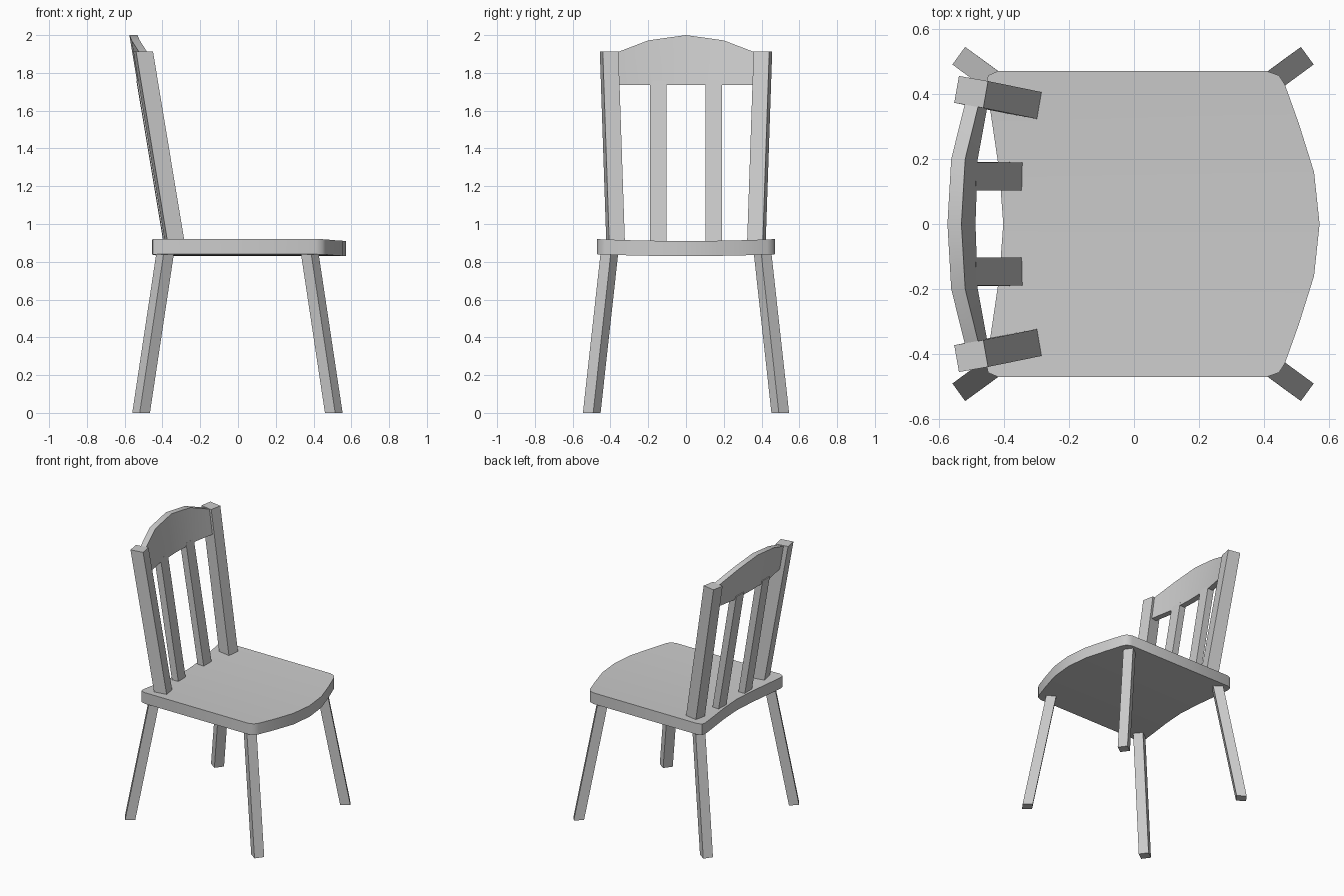
import bpy, bmesh
from math import sin, cos, radians
from mathutils import Vector

if "Cube" in bpy.data.objects:
    bpy.data.objects.remove(bpy.data.objects["Cube"])


def loft(name, sections, smooth=False):
    """Skin a list of equal-sized point loops and cap both ends."""
    bm = bmesh.new()
    rings = [[bm.verts.new(p) for p in s] for s in sections]
    n = len(rings[0])
    for a, b in zip(rings, rings[1:]):
        for i in range(n):
            j = (i + 1) % n
            bm.faces.new((a[i], a[j], b[j], b[i]))
    bm.faces.new(rings[0])
    bm.faces.new(rings[-1])
    bmesh.ops.recalc_face_normals(bm, faces=bm.faces)
    me = bpy.data.meshes.new(name)
    bm.to_mesh(me)
    bm.free()
    ob = bpy.data.objects.new(name, me)
    bpy.context.collection.objects.link(ob)
    if smooth:
        bpy.ops.object.select_all(action='DESELECT')
        ob.select_set(True)
        bpy.context.view_layer.objects.active = ob
        bpy.ops.object.shade_smooth_by_angle(angle=radians(40))
    return ob


def bar(name, low, high, depth, width, angle):
    """Slanted bar with level ends; the cross-section is turned about z."""
    a = radians(angle)
    u = Vector((cos(a), sin(a), 0)) * depth / 2
    v = Vector((-sin(a), cos(a), 0)) * width / 2
    return loft(name, [[Vector(c) + s * u + t * v
                        for s, t in ((-1, -1), (1, -1), (1, 1), (-1, 1))]
                       for c in (low, high)])


def mirrored(half):
    """Extend stations (y first) from y >= 0 to both sides."""
    return [(-h[0], *h[1:]) for h in reversed(half[1:])] + half


# Seat: stations of y, back x, front x, with a shallow dip in the middle
seat = []
for y, xb, xf in mirrored([(0, -.403, .572), (.16, -.415, .555), (.31, -.437, .508),
                           (.43, -.455, .465), (.458, -.45, .447), (.471, -.42, .41)]):
    dip = -.01 * (1 - (y / .471) ** 2)
    seat.append([(xb, y, .84 + dip), (xf, y, .84 + dip),
                 (xf, y, .92 + dip), (xb, y, .92 + dip)])
loft("seat", seat, smooth=True)

# Top rail: stations of y, top z, forward bow; leans back with the posts
rail = []
for y, top, bow in mirrored([(0, 2.0, 0), (.2, 1.972, .007), (.38, 1.903, .04)]):
    xt = -.575 + bow + (2 - top) * .165
    xl = -.575 + bow + (2 - 1.737) * .165
    rail.append([(xl, y, 1.737), (xl + .043, y, 1.737), (xt + .043, y, top), (xt, y, top)])
loft("top_rail", rail, smooth=True)

for s, side in ((1, "left"), (-1, "right")):
    # Splayed legs
    bar(f"front_leg_{side}", (.507, .499 * s, 0), (.379, .405 * s, .85), .067, .067, 36 * s)
    bar(f"back_leg_{side}", (-.513, .499 * s, 0), (-.385, .405 * s, .85), .067, .067, -36 * s)
    # Back posts and slats
    bar(f"back_post_{side}", (-.331, .372 * s, .88), (-.502, .407 * s, 1.912), .091, .084, -10 * s)
    bar(f"back_slat_{side}", (-.365, .147 * s, .88), (-.512, .147 * s, 1.76), .05, .086, -1.5 * s)
